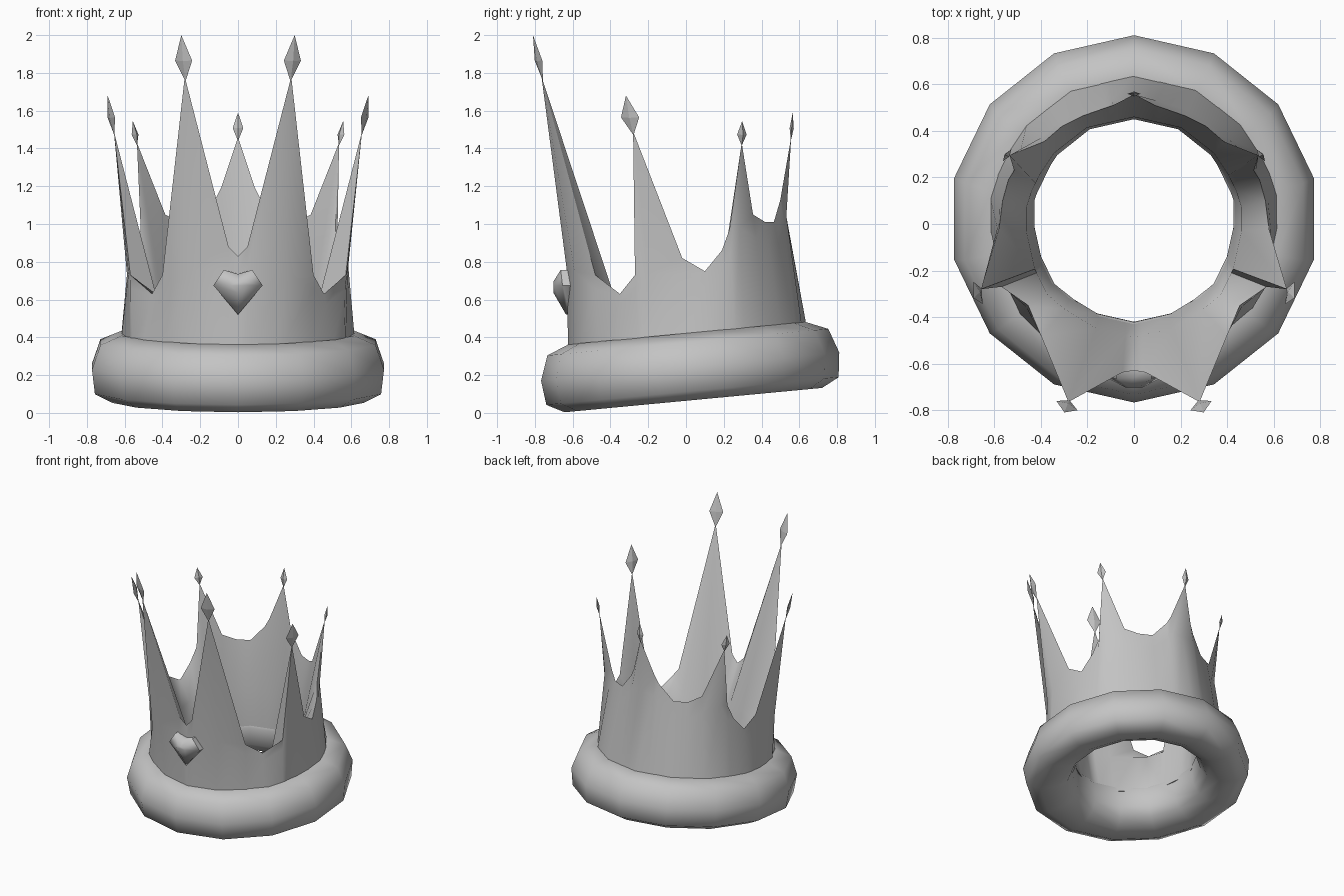
import bpy, bmesh, math
from mathutils import Vector, Matrix

if "Cube" in bpy.data.objects:
    bpy.data.objects.remove(bpy.data.objects["Cube"], do_unlink=True)

grey = bpy.data.materials.new("plain_grey")
grey.use_nodes = True
colour = (0.55, 0.55, 0.55, 1)
grey.diffuse_color = colour
grey.node_tree.nodes["Principled BSDF"].inputs["Base Color"].default_value = colour

# The whole base leans forward: the back sits higher than the front
TILT = Matrix.Translation((0, 0.022, 0.245)) @ Matrix.Rotation(math.radians(5.4), 4, 'X')
STEP = math.tau / 14


def finish(name, bm, angle):
    bmesh.ops.recalc_face_normals(bm, faces=bm.faces)
    mesh = bpy.data.meshes.new(name)
    bm.to_mesh(mesh)
    bm.free()
    mesh.materials.append(grey)
    ob = bpy.data.objects.new(name, mesh)
    bpy.context.collection.objects.link(ob)
    bpy.ops.object.select_all(action='DESELECT')
    ob.select_set(True)
    bpy.context.view_layer.objects.active = ob
    if angle:
        bpy.ops.object.shade_smooth_by_angle(angle=math.radians(angle))


def skin(bm, loops):
    """Bridge closed loops of points, each one joined to the next, last to first."""
    rows = [[bm.verts.new(p) for p in loop] for loop in loops]
    for a, b in zip(rows, rows[1:] + rows[:1]):
        for i in range(len(a)):
            j = (i + 1) % len(a)
            bm.faces.new((a[i], a[j], b[j], b[i]))


def on_base(angle, r, z):
    """Point on the tilted 14-sided base; angle runs from the front towards +x."""
    r *= math.cos(STEP / 2) / math.cos((angle + 1e-6) % STEP - STEP / 2)
    return TILT @ Vector((r * math.sin(angle), -r * math.cos(angle), z))


# Padded ring: 14-sided rolled band
section = [(0.63, 0.178), (0.747, 0.13), (0.793, 0.0), (0.777, -0.13), (0.685, -0.178),
           (0.57, -0.165), (0.49, -0.125), (0.45, -0.06), (0.438, 0.08), (0.47, 0.14)]
bm = bmesh.new()
skin(bm, [[on_base(STEP * k, r, z) for r, z in section] for k in range(14)])
finish("padded_ring", bm, 60)

# Crown wall: rim points of one half, front to back; spikes carry a waist point
half = [
    ((0, -0.63, 0.83), None),
    ((0.05, -0.638, 0.88), None),
    ((0.282, -0.765, 1.78), (0.25, -0.59, 0.75)),
    ((0.40, -0.48, 0.73), None),
    ((0.455, -0.35, 0.63), None),
    ((0.57, -0.27, 0.73), None),
    ((0.657, -0.28, 1.49), (0.58, -0.20, 0.74)),
    ((0.58, -0.02, 0.82), None),
    ((0.565, 0.10, 0.75), None),
    ((0.54, 0.19, 0.86), None),
    ((0.515, 0.23, 0.97), None),
    ((0.535, 0.295, 1.43), (0.495, 0.285, 0.98)),
    ((0.385, 0.355, 1.05), None),
    ((0.31, 0.42, 1.01), None),
    ((0.22, 0.465, 1.01), None),
    ((0.12, 0.50, 1.13), None),
    ((0.09, 0.51, 1.19), None),
    ((0, 0.557, 1.46), (0, 0.525, 1.06)),
]


def flip(p):
    return p and (-p[0], p[1], p[2])


columns = half + [(flip(r), flip(w)) for r, w in half[-2:0:-1]]
foot, waist, rim, inner, inner_foot = [], [], [], [], []
for top, mid in columns:
    top = Vector(top)
    angle = math.atan2(top.x, -top.y)
    foot.append(on_base(angle, 0.635, 0.14))
    waist.append(Vector(mid) if mid else foot[-1].lerp(top, 0.8))
    rim.append(top)
    inner.append(on_base(angle, 0.475, 0.37))
    inner_foot.append(on_base(angle, 0.442, 0.06))
bm = bmesh.new()
skin(bm, [foot, waist, rim, inner, inner_foot])
finish("crown_wall", bm, 60)


# Thin lozenge on each spike tip
def lozenge(name, low, high, side):
    low, high, side = Vector(low), Vector(high), Vector(side)
    mid = low.lerp(high, 0.45)
    out = side.cross(high - low).normalized() * 0.011
    bm = bmesh.new()
    ring = [bm.verts.new(p) for p in (low, mid + side, high, mid - side)]
    for d in (out, -out):
        peak = bm.verts.new(mid + d)
        for i in range(4):
            bm.faces.new((ring[i], ring[(i + 1) % 4], peak))
    finish(name, bm, 0)


tips = [
    ("front", (0.278, -0.757, 1.755), (0.30, -0.81, 2.0), (0.045, 0.02, 0)),
    ("side", (0.655, -0.278, 1.47), (0.69, -0.318, 1.68), (0.02, 0.048, 0)),
    ("rear", (0.535, 0.295, 1.415), (0.557, 0.297, 1.545), (-0.018, 0.025, 0)),
]
for label, low, high, side in tips:
    lozenge("left_" + label + "_lozenge", low, high, side)
    lozenge("right_" + label + "_lozenge", flip(low), flip(high), flip(side))
lozenge("back_lozenge", (0, 0.555, 1.44), (0, 0.565, 1.59), (0.028, 0, 0))

# Heart-shaped gem on the front
outline = [(0, 0.52), (0.13, 0.675), (0.075, 0.757), (0, 0.735), (-0.075, 0.757), (-0.13, 0.675)]
bm = bmesh.new()
back = [bm.verts.new((x, -0.612, z)) for x, z in outline]
edge = [bm.verts.new((x, -0.635 - 0.12 * max(0, z - 0.52), z)) for x, z in outline]
face = [bm.verts.new((x * 0.3, -0.702, 0.675 + (z - 0.675) * 0.25)) for x, z in outline]
for a, b in ((back, edge), (edge, face)):
    for i in range(6):
        j = (i + 1) % 6
        bm.faces.new((a[i], a[j], b[j], b[i]))
bm.faces.new(face)
bm.faces.new(back)
finish("heart_gem", bm, 60)
